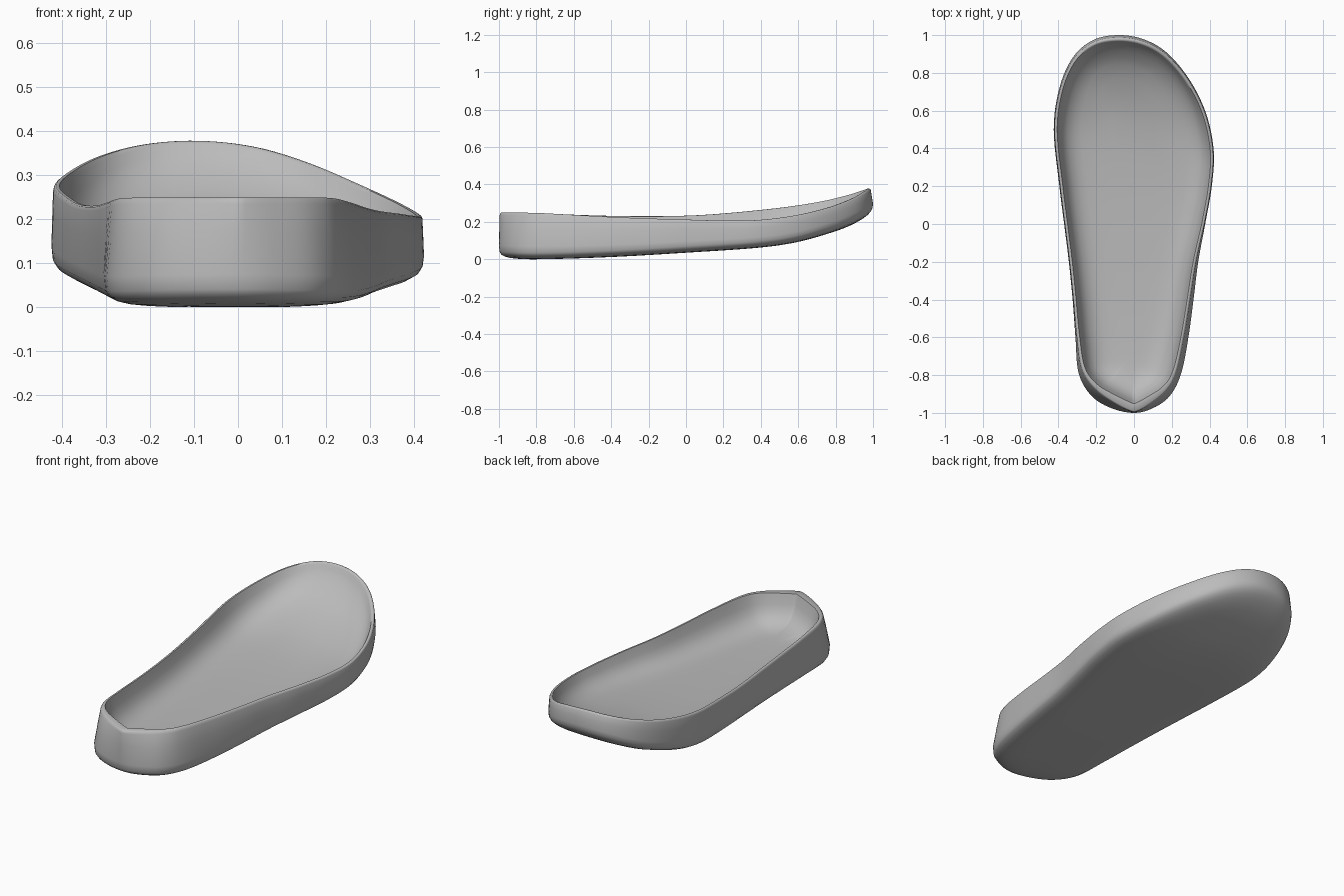
import bpy
import bmesh
from mathutils import Vector

cube = bpy.data.objects.get("Cube")
if cube:
    bpy.data.objects.remove(cube, do_unlink=True)

grey = bpy.data.materials.new("sole grey")
grey.use_nodes = True
grey.diffuse_color = (0.5, 0.5, 0.5, 1)
grey.node_tree.nodes["Principled BSDF"].inputs["Base Color"].default_value = (0.5, 0.5, 0.5, 1)

# Outline from heel tip up the left side to the toe and back: x, y, rim height
OUTLINE = [
    (0, -1, .249), (.10, -.975, .249), (.19, -.91, .249), (.25, -.79, .247),
    (.288, -.6, .237), (.315, -.4, .226), (.34, -.2, .218), (.377, 0, .212),
    (.412, .2, .207), (.422, .39, .21), (.38, .59, .235), (.29, .77, .277),
    (.17, .91, .328), (.045, .98, .364), (-.09, 1, .378), (-.22, .972, .37),
    (-.325, .88, .344), (-.395, .72, .308), (-.425, .5, .275), (-.395, .2, .245),
    (-.37, 0, .233), (-.345, -.2, .23), (-.325, -.4, .232), (-.31, -.6, .238),
    (-.293, -.79, .247), (-.225, -.91, .249), (-.12, -.975, .249),
]
# Heights along the length: y, height
UNDERSIDE = [(-1, .005), (-.8, 0), (-.4, .012), (0, .035), (.4, .063), (.6, .093),
             (.8, .15), (.9, .19), (1, .24)]
FOOTBED = [(-1, .105), (-.6, .088), (0, .095), (.4, .118), (.6, .15), (.8, .215), (1, .33)]
STEPS = 6


def spline(p0, p1, p2, p3, t):
    return .5 * (2 * p1 + (p2 - p0) * t + (2 * p0 - 5 * p1 + 4 * p2 - p3) * t * t
                 + (3 * p1 - p0 - 3 * p2 + p3) * t ** 3)


def height(table, y):
    y = max(-1, min(1, y))
    pts = [Vector(p) for p in table]
    for i in range(len(pts) - 1):
        a, b = pts[i], pts[i + 1]
        if y <= b.x:
            t = (y - a.x) / (b.x - a.x)
            before, after = pts[max(i - 1, 0)], pts[min(i + 2, len(pts) - 1)]
            ma = (b.y - before.y) / (b.x - before.x) * (b.x - a.x)
            mb = (after.y - a.y) / (after.x - a.x) * (b.x - a.x)
            return ((2 * t**3 - 3 * t**2 + 1) * a.y + (t**3 - 2 * t**2 + t) * ma
                    + (3 * t**2 - 2 * t**3) * b.y + (t**3 - t**2) * mb)
    return pts[-1].y


# Smooth closed outline with inward normals
ctrl = [Vector(p) for p in OUTLINE]
n = len(ctrl)
edge = [spline(ctrl[i - 1], ctrl[i], ctrl[(i + 1) % n], ctrl[(i + 2) % n], s / STEPS)
        for i in range(n) for s in range(STEPS)]
N = len(edge)
inward = []
for i in range(N):
    d = edge[(i + 1) % N] - edge[i - 1]
    inward.append(Vector((-d.y, d.x, 0)).normalized())

bm = bmesh.new()


def ring(offset, shrink, level, lean=0, rim=0):
    """Loop set in from the outline; lean tilts the wall, rim widens the heel edge."""
    verts = []
    for i, e in enumerate(edge):
        back = max(0, -e.y)
        tilt = .004 + max(.12 * e.x * back, .28 * abs(e.x) * back ** 6) + .01 * max(0, e.y) ** 6
        p = e + inward[i] * (offset + lean * tilt + rim * .03 * back ** 8)
        # Pull towards the long centre line of the sole
        cy = max(-.68, min(.55, p.y))
        p = p.lerp(Vector((-.01, cy, 0)), shrink)
        verts.append(bm.verts.new((p.x, p.y, level(p.y, e.z))))
    return verts


def under(lift):
    return lambda y, rim: height(UNDERSIDE, y) + lift


def wall(f):
    return lambda y, rim: (height(UNDERSIDE, y) + .045) * (1 - f) + rim * f


def bed(f):
    return lambda y, rim: height(FOOTBED, y) * (1 - f) + rim * f


rings = [
    # Underside and rounded lower edge
    ring(.12, .6, under(0)),
    ring(.12, .25, under(0)),
    ring(.12, 0, under(0)),
    ring(.085, 0, under(.002)),
    ring(.055, 0, under(.005)),
    ring(.03, 0, under(.011)),
    ring(.012, 0, under(.021)),
    ring(.003, 0, under(.035)),
    # Outer wall and rim
    ring(0, 0, wall(.12)),
    ring(0, 0, wall(.6), .5),
    ring(0, 0, wall(.93), .9),
    ring(.002, 0, wall(.98), 1),
    ring(.006, 0, wall(1), 1),
    ring(.014, 0, wall(.997), 1, 1),
    # Inner wall blending into the footbed
    ring(.019, 0, bed(.89), 1, 1),
    ring(.029, 0, bed(.64), 1, 1),
    ring(.045, 0, bed(.4), 1, 1),
    ring(.07, 0, bed(.21), 1, 1),
    ring(.105, 0, bed(.08), 1, 1),
    ring(.14, 0, bed(.025), 1, 1),
    ring(.14, .25, bed(0), 1, 1),
    ring(.14, .6, bed(0), 1, 1),
]
for a, b in zip(rings, rings[1:]):
    for i in range(N):
        j = (i + 1) % N
        bm.faces.new((a[i], a[j], b[j], b[i]))

# Close the two innermost rings with strips from side to side
for r in (rings[0], rings[-1]):
    for i in range(N // 2):
        strip = (r[i], r[i + 1], r[N - i - 1], r[(N - i) % N])
        bm.faces.new(list(dict.fromkeys(strip)))
bmesh.ops.recalc_face_normals(bm, faces=bm.faces)

mesh = bpy.data.meshes.new("shoe_sole")
bm.to_mesh(mesh)
bm.free()
mesh.materials.append(grey)
sole = bpy.data.objects.new("shoe_sole", mesh)
bpy.context.collection.objects.link(sole)
bpy.context.view_layer.objects.active = sole
sole.select_set(True)
bpy.ops.object.shade_smooth_by_angle(angle=1.0)
